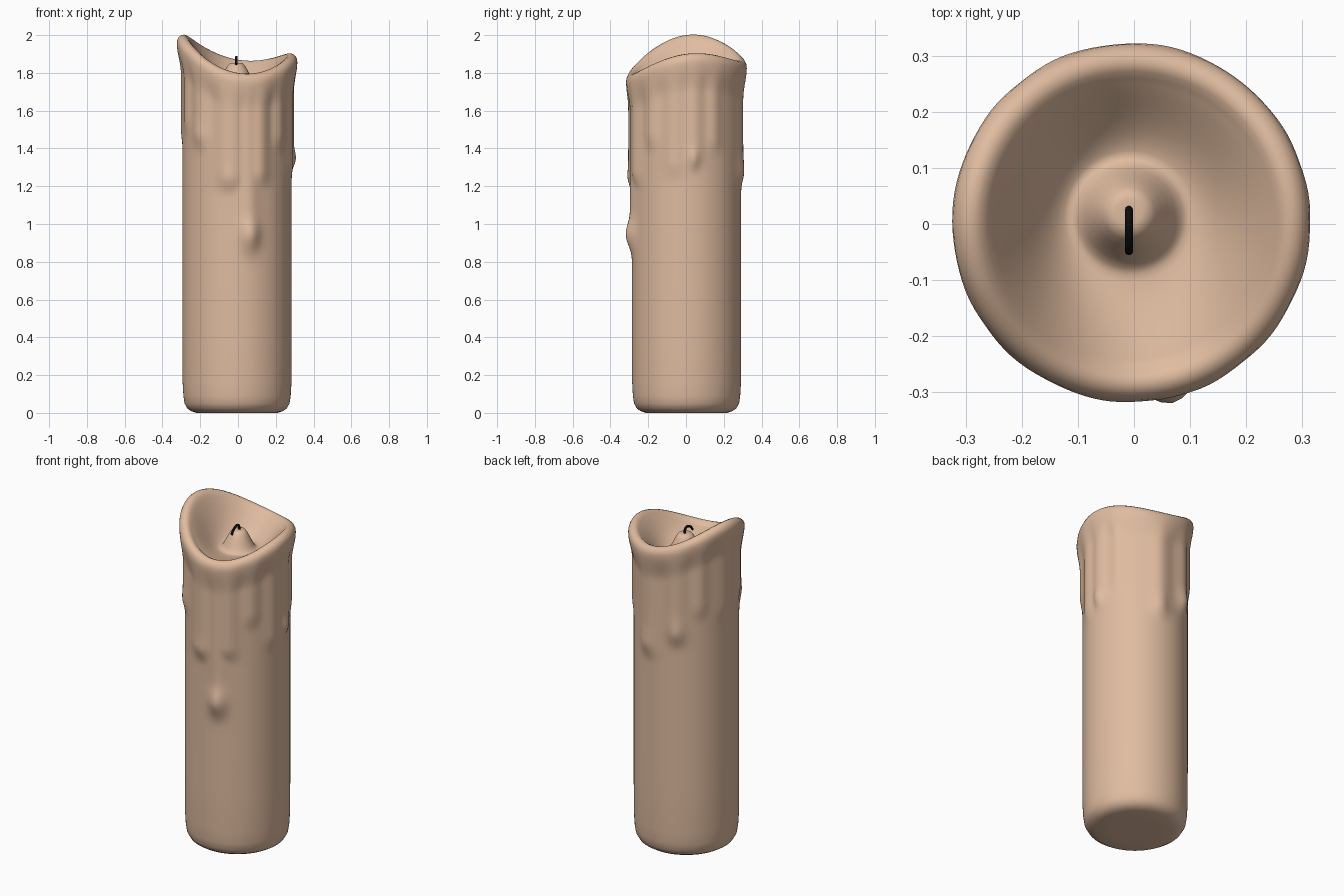
import bpy, bmesh, math

if "Cube" in bpy.data.objects:
    bpy.data.objects.remove(bpy.data.objects["Cube"])

N = 112            # segments around the candle
CX, CY = -0.005, 0.003


def material(name, rgb):
    m = bpy.data.materials.new(name)
    m.diffuse_color = (*rgb, 1)
    m.use_nodes = True
    m.node_tree.nodes["Principled BSDF"].inputs["Base Color"].default_value = m.diffuse_color
    return m


def step(a, b, x):
    t = max(0, min(1, (x - a) / (b - a)))
    return t * t * (3 - 2 * t)


def rim_height(a):
    # high on the left, low at the front
    return 1.893 - 0.05 * math.cos(a) + 0.035 * math.sin(a) + 0.0575 * math.cos(2 * a)


# wax runs: angle in degrees, half width, lower end, thickness
RUNS = [(-77, 10, 0.95, 0.016), (-66, 10, 1.22, 0.022), (-98, 13, 1.20, 0.022),
        (-40, 9, 1.42, 0.014), (-13, 10, 1.27, 0.014), (8, 9, 1.32, 0.014),
        (30, 8, 1.40, 0.010), (78, 11, 1.22, 0.016), (114, 10, 1.32, 0.016),
        (140, 8, 1.48, 0.012), (172, 12, 1.45, 0.010), (205, 9, 1.50, 0.012),
        (228, 11, 1.42, 0.016)]
# hanging drops: angle, half width, height, half height, thickness
DROPS = [(-77, 10, 0.93, 0.075, 0.036), (7, 5, 1.34, 0.05, 0.014),
         (78, 8, 1.28, 0.07, 0.006), (114, 8, 1.37, 0.07, 0.010),
         (-98, 8, 1.24, 0.06, 0.005), (228, 8, 1.48, 0.06, 0.005)]


def around(a, deg, width):
    d = (math.degrees(a) - deg + 180) % 360 - 180
    return math.exp(-(d / width) ** 2)


def drip(a, z):
    run = max(t * around(a, d, w) * step(end - 0.06, end + 0.06, z)
              for d, w, end, t in RUNS)
    drop = sum(t * around(a, d, w) * math.exp(-((z - zc) / h) ** 2)
               for d, w, zc, h, t in DROPS)
    return run + drop


def body_point(a, r, z):
    return (CX + r * math.cos(a), CY + r * math.sin(a), z)


def wick_mound(r):
    return 0.108 * (1 - step(0.028, 0.105, r))


angles = [2 * math.pi * i / N for i in range(N)]
rings = []

# rounded foot
for r, z in [(0.13, 0), (0.215, 0.0), (0.24, 0.008), (0.262, 0.022), (0.278, 0.05),
             (0.284, 0.09), (0.288, 0.16), (0.289, 0.4), (0.289, 0.7)]:
    rings.append([body_point(a, r, z) for a in angles])

# side wall with wax runs, following the rim at the top
ROWS = 56
for k in range(ROWS + 1):
    s = k / ROWS
    ring = []
    for a in angles:
        top = rim_height(a) - 0.045
        z = 0.76 + s * (top - 0.76)
        flare = step(top - 0.16, top, z)
        r = 0.289 + drip(a, z) * (1 - 0.85 * flare) + 0.029 * flare
        ring.append(body_point(a, r, z))
    rings.append(ring)

# rounded lip
for r, dz in [(0.317, -0.028), (0.309, -0.012), (0.297, -0.003), (0.283, 0.0),
              (0.269, -0.006), (0.257, -0.018)]:
    rings.append([body_point(a, r, rim_height(a) + dz) for a in angles])

# melted bowl with a mound around the wick
FLOOR = 1.745
BOWL = 22
for k in range(1, BOWL):
    s = k / BOWL
    r = 0.257 * (1 - s)
    fall = step(-0.25, 0.62, s)
    fall = (fall - step(-0.25, 0.62, 0)) / (1 - step(-0.25, 0.62, 0))
    ring = []
    for a in angles:
        z = (rim_height(a) - 0.018) * (1 - fall) + FLOOR * fall + wick_mound(r)
        x, y, z = body_point(a, r, z)
        ring.append((x - 0.005 * s, y + 0.02 * s, z))
    rings.append(ring)

bm = bmesh.new()
vr = [[bm.verts.new(p) for p in ring] for ring in rings]
for lo, hi in zip(vr, vr[1:]):
    for i in range(N):
        j = (i + 1) % N
        bm.faces.new((lo[i], lo[j], hi[j], hi[i]))
bm.faces.new(list(reversed(vr[0])))
bm.faces.new(vr[-1])
for f in bm.faces:
    f.smooth = True
me = bpy.data.meshes.new("wax_body")
bm.to_mesh(me)
bm.free()
me.materials.append(material("warm beige wax", (0.74, 0.50, 0.35)))
body = bpy.data.objects.new("wax_body", me)
bpy.context.collection.objects.link(body)

# bent wick
cu = bpy.data.curves.new("wick", 'CURVE')
cu.dimensions = '3D'
cu.bevel_depth = 0.007
cu.bevel_resolution = 3
cu.use_fill_caps = True
path = [(0.023, 1.83), (0.023, 1.868), (0.012, 1.882), (-0.012, 1.880),
        (-0.034, 1.866), (-0.050, 1.846)]
sp = cu.splines.new('BEZIER')
sp.bezier_points.add(len(path) - 1)
for p, (y, z) in zip(sp.bezier_points, path):
    p.co = (-0.009, y, z)
    p.handle_left_type = p.handle_right_type = 'AUTO'
cu.materials.append(material("charred black", (0.004, 0.004, 0.004)))
wick = bpy.data.objects.new("wick", cu)
bpy.context.collection.objects.link(wick)
bpy.context.view_layer.objects.active = wick
wick.select_set(True)
bpy.ops.object.convert(target='MESH')
